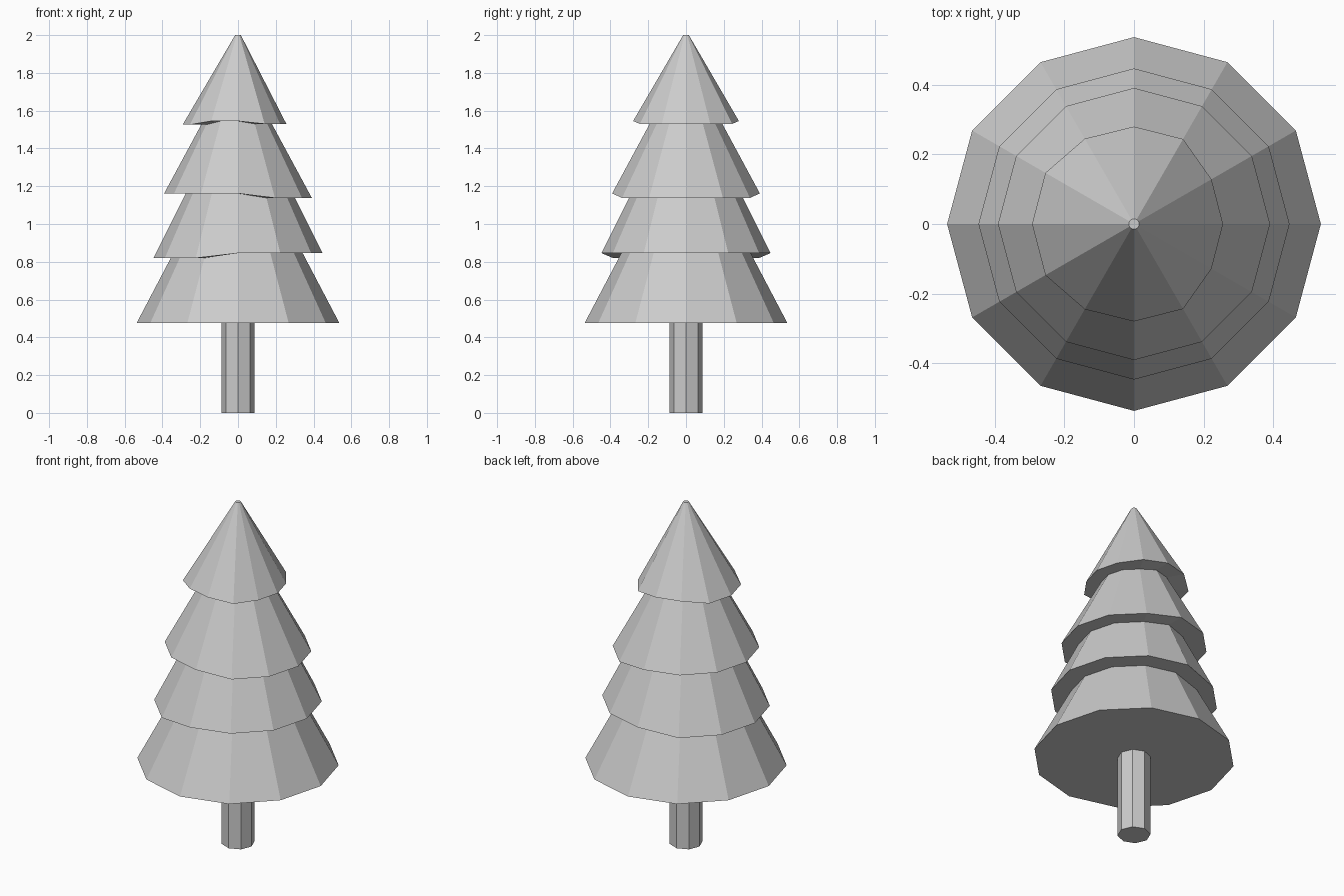
import bpy, bmesh
from math import cos, sin, pi

if "Cube" in bpy.data.objects:
    bpy.data.objects.remove(bpy.data.objects["Cube"])


def stack(name, rings, sides):
    """Closed solid through rings; each ring is a list of (radius, z) per side."""
    bm = bmesh.new()
    loops = []
    for ring in rings:
        loops.append([bm.verts.new((r * cos(2 * pi * i / sides), r * sin(2 * pi * i / sides), z))
                      for i, (r, z) in enumerate(ring)])
    for a, b in zip(loops, loops[1:]):
        for i in range(sides):
            j = (i + 1) % sides
            bm.faces.new((a[i], a[j], b[j], b[i]))
    bm.faces.new(loops[0][::-1])
    bm.faces.new(loops[-1])
    bmesh.ops.recalc_face_normals(bm, faces=bm.faces)
    me = bpy.data.meshes.new(name)
    bm.to_mesh(me)
    bm.free()
    ob = bpy.data.objects.new(name, me)
    bpy.context.collection.objects.link(ob)
    return ob


N = 12


def mirrored(half):
    """Values at 0..180 degrees, mirrored across the x axis to all 12 sides."""
    return half + half[-2:0:-1]


# Skirt rims, bottom to top: slightly uneven (radius, z) at each corner
rims = [
    mirrored([(0.537, 0.475)] * 7),
    mirrored([(0.447, 0.846)] * 4 + [(0.447, 0.82)] * 3),
    mirrored([(0.391, 1.138)] * 3 + [(0.391, 1.162)] * 4),
    mirrored([(0.256, 1.53), (0.257, 1.53), (0.282, 1.53), (0.28, 1.545),
              (0.283, 1.545), (0.294, 1.526), (0.293, 1.526)]),
]
slopes = [0.525, 0.5, 0.54]

# Foliage: each skirt tapers up to the underside of the next one
rings = [rims[0]]
for low, high, s in zip(rims, rims[1:], slopes):
    rings.append([(r - s * (z2 - z), z2) for (r, z), (_, z2) in zip(low, high)])
    rings.append(high)
rings.append([(0.015, 2.0)] * N)
stack("foliage", rings, N)

# Trunk
stack("trunk", [[(0.088, 0.0)] * 8, [(0.088, 0.475)] * 8], 8)
